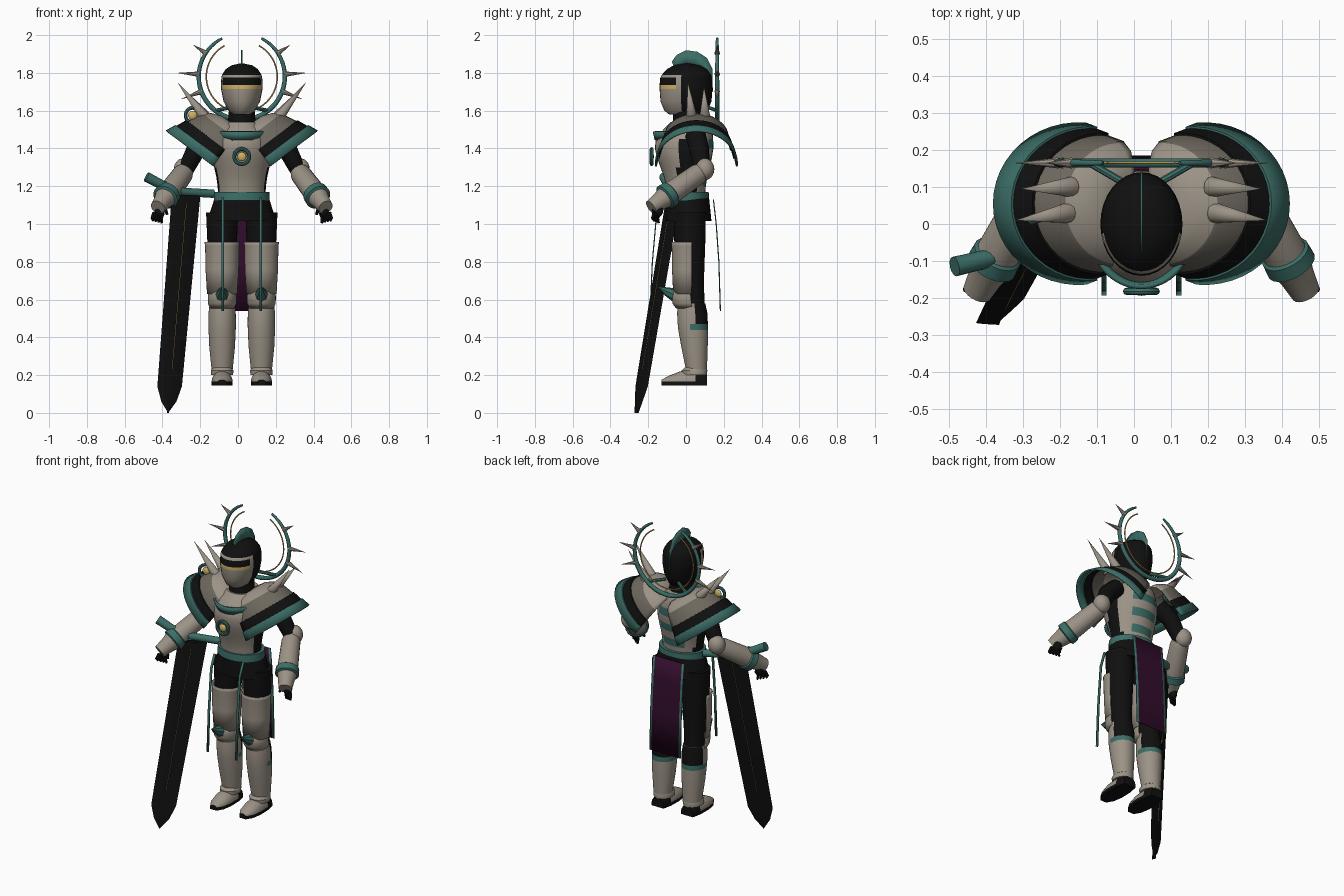
import bpy, bmesh
from math import sin, cos, pi, radians
from mathutils import Vector as V

cube = bpy.data.objects.get("Cube")
if cube:
    bpy.data.objects.remove(cube)

CX = 0.02  # body centre line
COLORS = {"bone": (.33, .29, .24), "dark_bone": (.15, .135, .11), "black": (.005, .005, .005),
          "teal": (.045, .155, .135), "purple": (.033, .004, .025), "gold": (.62, .44, .13)}
MATS = {}
for key, rgb in COLORS.items():
    m = bpy.data.materials.new(key)
    m.use_nodes = True
    m.diffuse_color = (*rgb, 1)
    m.node_tree.nodes["Principled BSDF"].inputs["Base Color"].default_value = (*rgb, 1)
    MATS[key] = m


def smooth(ob):
    bpy.ops.object.select_all(action='DESELECT')
    ob.select_set(True)
    bpy.context.view_layer.objects.active = ob
    bpy.ops.object.shade_smooth_by_angle(angle=radians(40))


def skin(name, rings, color, closed=True, cap=True, rule=None, thick=0):
    """Skin rings of points; rule(row, centre) names a colour per face."""
    bm = bmesh.new()
    rows = [[bm.verts.new(p) for p in r] for r in rings]
    used = [color]
    n = len(rows[0])
    for i in range(len(rows) - 1):
        for j in range(n if closed else n - 1):
            k = (j + 1) % n
            f = bm.faces.new((rows[i][j], rows[i][k], rows[i + 1][k], rows[i + 1][j]))
            c = rule(i, f.calc_center_median()) if rule else color
            if c not in used:
                used.append(c)
            f.material_index = used.index(c)
    if cap and closed:
        bm.faces.new(rows[0])
        bm.faces.new(rows[-1])
    bmesh.ops.remove_doubles(bm, verts=bm.verts, dist=1e-5)
    bmesh.ops.recalc_face_normals(bm, faces=bm.faces)
    me = bpy.data.meshes.new(name)
    bm.to_mesh(me)
    bm.free()
    for c in used:
        me.materials.append(MATS[c])
    ob = bpy.data.objects.new(name, me)
    ob.location.x = CX
    bpy.context.collection.objects.link(ob)
    smooth(ob)
    if thick:
        mod = ob.modifiers.new("thickness", 'SOLIDIFY')
        mod.thickness, mod.offset = thick, 0
    return ob


def oval(x, y, z, rx, ry, half=180, n=32):
    """Horizontal oval ring, starting from the front and spanning +-half degrees."""
    count = n if half == 180 else n + 1
    angles = [radians(-half + 2 * half * i / n) for i in range(count)]
    return [(x + rx * sin(a), y - ry * cos(a), z) for a in angles]


def loft(name, rows, color, x=0, half=180, **kw):
    rings = [oval(x, cy, z, rx, ry, half) for z, cy, rx, ry in rows]
    return skin(name, rings, color, closed=half == 180, **kw)


def tube(name, pts, radii, color, n=12, **kw):
    pts = [V(p) for p in pts]
    rings = []
    for i, p in enumerate(pts):
        t = (pts[min(i + 1, len(pts) - 1)] - pts[max(i - 1, 0)]).normalized()
        ref = V((0, 1, 0)) if abs(t.y) < .95 else V((1, 0, 0))
        a = t.cross(ref).normalized()
        b = t.cross(a)
        rings.append([p + radii[i] * (a * cos(2 * pi * j / n) + b * sin(2 * pi * j / n)) for j in range(n)])
    return skin(name, rings, color, **kw)


def ball(name, loc, scale, color):
    bpy.ops.mesh.primitive_uv_sphere_add(segments=24, ring_count=12, location=(loc[0] + CX, *loc[1:]))
    ob = bpy.context.object
    ob.name, ob.scale = name, scale
    ob.data.materials.append(MATS[color])
    smooth(ob)


def medallion(name, loc, r, yaw):
    bpy.ops.mesh.primitive_torus_add(location=(loc[0] + CX, *loc[1:]), rotation=(pi / 2, 0, yaw),
                                     major_radius=r, minor_radius=r * .25, major_segments=28, minor_segments=8)
    ob = bpy.context.object
    ob.name = name + "_ring"
    ob.data.materials.append(MATS["teal"])
    smooth(ob)
    ball(name + "_disc", loc, (r * .6, r * .3, r * .6), "gold")


# Head with visor bands, crest and neck
def head_rule(i, c):
    if c.y > -.02 or c.z > 1.785:
        return "black"
    if c.y < -.05 and 1.735 < c.z < 1.775:
        return "black"
    return "gold" if c.y < -.05 and 1.715 < c.z < 1.735 else "bone"


loft("head", [(1.58, 0, .05, .09), (1.6, 0, .07, .115), (1.65, 0, .097, .135), (1.715, 0, .11, .14),
              (1.735, 0, .111, .14), (1.775, 0, .108, .136), (1.79, .002, .104, .13), (1.82, .005, .085, .105),
              (1.84, .005, .055, .07), (1.852, .005, 0, 0)], "black", rule=head_rule, cap=False)
crest_out = [(-.075, 1.86), (-.05, 1.895), (0, 1.92), (.06, 1.912), (.11, 1.88), (.14, 1.82), (.142, 1.7)]
skin("crest", [[(0, y, z) for y, z in crest_out], [(0, y * .7, 1.72 + (z - 1.72) * .6) for y, z in crest_out]],
     "teal", closed=False, thick=.006)
loft("neck", [(1.44, .01, .1, .1), (1.52, .01, .075, .08), (1.64, .01, .065, .08)], "black")


# Torso, collar, belt, skirt
def torso_rule(i, c):
    if -.045 < c.y < .05 and c.z < 1.44:
        return "black"
    if c.y > .05 and abs(c.x) < .075 and c.z < 1.46:
        return "teal" if i % 2 else "bone"
    return "bone"


loft("torso", [(1.15, 0, .125, .1), (1.2, 0, .128, .105), (1.25, -.002, .135, .115), (1.3, -.005, .146, .13),
               (1.35, -.008, .155, .145), (1.4, -.01, .158, .155), (1.45, -.008, .15, .152),
               (1.5, .01, .13, .13), (1.54, .02, .09, .1)], "bone", rule=torso_rule)
loft("collar", [(1.445, -.015, .115, .145), (1.49, -.015, .14, .155)], "teal", half=75, thick=.012)
loft("belt", [(1.125, .005, .148, .118), (1.17, .005, .146, .115)], "teal")
loft("skirt", [(1.14, .01, .143, .112), (1.015, .015, .183, .12)], "black")
medallion("chest_gem", (0, -.182, 1.357), .04, 0)


# Back cloth with trimmed edges, and front straps
def cloth_rows(xs, profile):
    return [[(x, y, z) for x in xs] for z, y in profile]


BACK = [(1.13, .145), (1, .16), (.8, .174), (.54, .182)]
FRONT = [(1.14, -.12), (1.06, -.155), (.8, -.178), (.54, -.19)]
skin("back_cloth", cloth_rows((-.11, -.095, 0, .095, .11), BACK), "purple", closed=False, thick=.006,
     rule=lambda i, c: "teal" if abs(c.x) > .095 else "purple")
for s in (-1, 1):
    skin("front_strap", cloth_rows((s * .094, s * .108), FRONT), "teal", closed=False, thick=.006)


# Pauldron shell: arched rows stacked along a tilted axis
def pauldron(s):
    rows = [(0, .286, .215), (.05, .265, .205), (.05, .258, .2), (.105, .235, .188), (.105, .228, .182),
            (.18, .19, .165), (.185, .183, .16), (.215, .15, .14), (.235, .1, .1), (.245, 0, 0)]
    rings = []
    for d, ru, ry in rows:
        ring = []
        for j in range(25):
            a = radians(-95 + 190 * j / 24)
            x = .17 - .6 * d + .8 * ru * cos(a)
            ring.append((s * x, .055 + ry * sin(a), 1.32 + .8 * d + .6 * ru * cos(a)))
        rings.append(ring)
    bands = ("teal", "teal", "black", "black", "dark_bone", "dark_bone")
    skin("pauldron", rings, "bone", closed=False, thick=.01,
         rule=lambda i, c: bands[i] if i < len(bands) else "bone")


def shin_rule(i, c):
    if c.y > .045 and c.z > .47:
        return "black"
    return "teal" if c.y > .02 and .44 < c.z < .47 else "bone"


for s in (-1, 1):
    pauldron(s)
    # Shoulder spikes
    for tip, base in (((.34, .01, 1.75), (.2, .03, 1.57)), ((.325, .095, 1.73), (.19, .1, 1.57))):
        tube("shoulder_spike", [(s * p[0], *p[1:]) for p in (base, tip)], (.028, 0), "bone", cap=False)

    # Arm
    elbow, wrist = V((s * .3, .085, 1.28)), V((s * .42, -.14, 1.12))
    tube("upper_arm", [(s * .16, .05, 1.47), (s * .24, .07, 1.4), elbow], (.055, .052, .042), "black")
    ball("elbow_guard", elbow + V((s * .008, .015, .01)), (.052, .05, .058), "bone")
    steps = (0, .1, .72, .74, .87, .89, 1.0, 1.2)
    tube("forearm_guard", [elbow.lerp(wrist, t) for t in steps],
         (.045, .055, .06, .068, .07, .056, .048, .04), "bone", n=20,
         rule=lambda i, c: "teal" if 2 <= i <= 4 else "bone")
    ball("palm", (s * .437, -.15, 1.075), (.026, .03, .04), "black")
    for k in range(4):
        x, y = s * (.418 + .015 * k), -.14 - .008 * k
        tube("finger", [(x, y, 1.06), (x + s * .01, y - .012, 1.03), (x + s * .006, y - .004, 1.005 + .004 * k)],
             (.011, .01, .006), "black", n=8)
    tube("thumb", [(s * .41, -.16, 1.09), (s * .395, -.175, 1.05)], (.012, .007), "black", n=8)

    # Leg
    lx = s * .104
    loft("leg_core", [(1.06, .02, .085, .085), (.9, .02, .078, .082), (.7, .025, .066, .07), (.5, .035, .06, .065)],
         "black", x=lx)
    loft("thigh_plate", [(.905, .01, .09, .085), (.885, .01, .086, .082), (.76, .01, .084, .08), (.63, .01, .076, .074)],
         "bone", x=lx, half=105, thick=.008)
    loft("knee_plate", [(.66, .01, .062, .07), (.62, .01, .072, .085), (.58, .015, .072, .082), (.555, .02, .06, .07)],
         "bone", x=lx, half=100, thick=.008)
    tube("knee_spike", [(lx, -.06, .625), (lx, -.1, .642), (lx, -.152, .67)], (.036, .024, 0), "teal", n=8, cap=False)
    loft("shin_guard", [(.58, .03, .066, .072), (.53, .033, .072, .08), (.47, .036, .073, .08), (.44, .038, .072, .079),
                        (.35, .045, .068, .07), (.23, .055, .056, .056)], "bone", x=lx, rule=shin_rule)
    loft("ankle_cuff", [(.24, .05, .05, .058), (.225, .045, .06, .068), (.2, .045, .058, .066)], "bone", x=lx)

    # Foot, skinned from heel to toe
    rings = []
    for y, w, h in ((.11, .042, .06), (.05, .054, .085), (-.03, .056, .075), (-.09, .046, .052), (-.13, .022, .03)):
        arch = [(lx + w * cos(pi * j / 10), y, .165 + (h - .02) * sin(pi * j / 10)) for j in range(11)]
        rings.append([(lx + w, y, .145)] + arch + [(lx - w, y, .145)])
    skin("foot", rings, "black", rule=lambda i, c: "black" if c.z < .168 or i == 0 else "bone")

# Shoulder ornament on the right side only
medallion("shoulder_ornament", (-.26, .02, 1.575), .04, .35)


# Open halo behind the head
def arc(r, gap, n=48):
    angles = [radians(gap + (360 - 2 * gap) * i / n) for i in range(n + 1)]
    return [(r * sin(a), .165, 1.78 + r * cos(a)) for a in angles]


tube("halo", arc(.228, 27), [.006 + .007 * sin(pi * i / 48) ** .5 for i in range(49)], "teal", n=10)
tube("halo_inner_line", arc(.188, 29), [.004] * 49, "gold", n=6)
for s in (-1, 1):
    for x, dz in ((.26, .17), (.345, .02), (.325, -.12)):
        out = V((s * x, 0, dz))
        mid = V((0, .165, 1.78))
        foot = out.normalized() * .225
        tube("halo_spike", [mid + foot, mid + foot.lerp(out, .25), mid + out], (.015, .011, 0), "bone", n=8, cap=False)
    tube("halo_strut", [(s * .14, .165, 1.6), (s * .045, .11, 1.62)], (.01, .01), "teal", n=8)

# Sword: blade, centre line and guard
W, N = V((.89, .45, 0)), V((-.45, .89, 0))


def blade(name, rows, depth, color):
    rings = []
    for c, w in rows:
        c = V(c)
        rings.append([c + W * w, c + N * depth, c - W * w, c - N * depth])
    skin(name, rings, color, cap=False)


top, low = V((-.295, -.065, 1.15)), V((-.382, -.235, .14))
blade("sword_blade", [(top, .085), (low, .073), ((-.386, -.25, .06), .045), ((-.39, -.262, 0), 0)], .012, "black")
blade("blade_line", [(top.lerp(low, .04), .006), (top.lerp(low, .91), .006)], .015, "gold")
tube("sword_guard", [(-.505, -.115, 1.25), (-.42, -.095, 1.205), (-.31, -.05, 1.17), (-.15, .01, 1.16)],
     (.027, .025, .022, .022), "teal")
